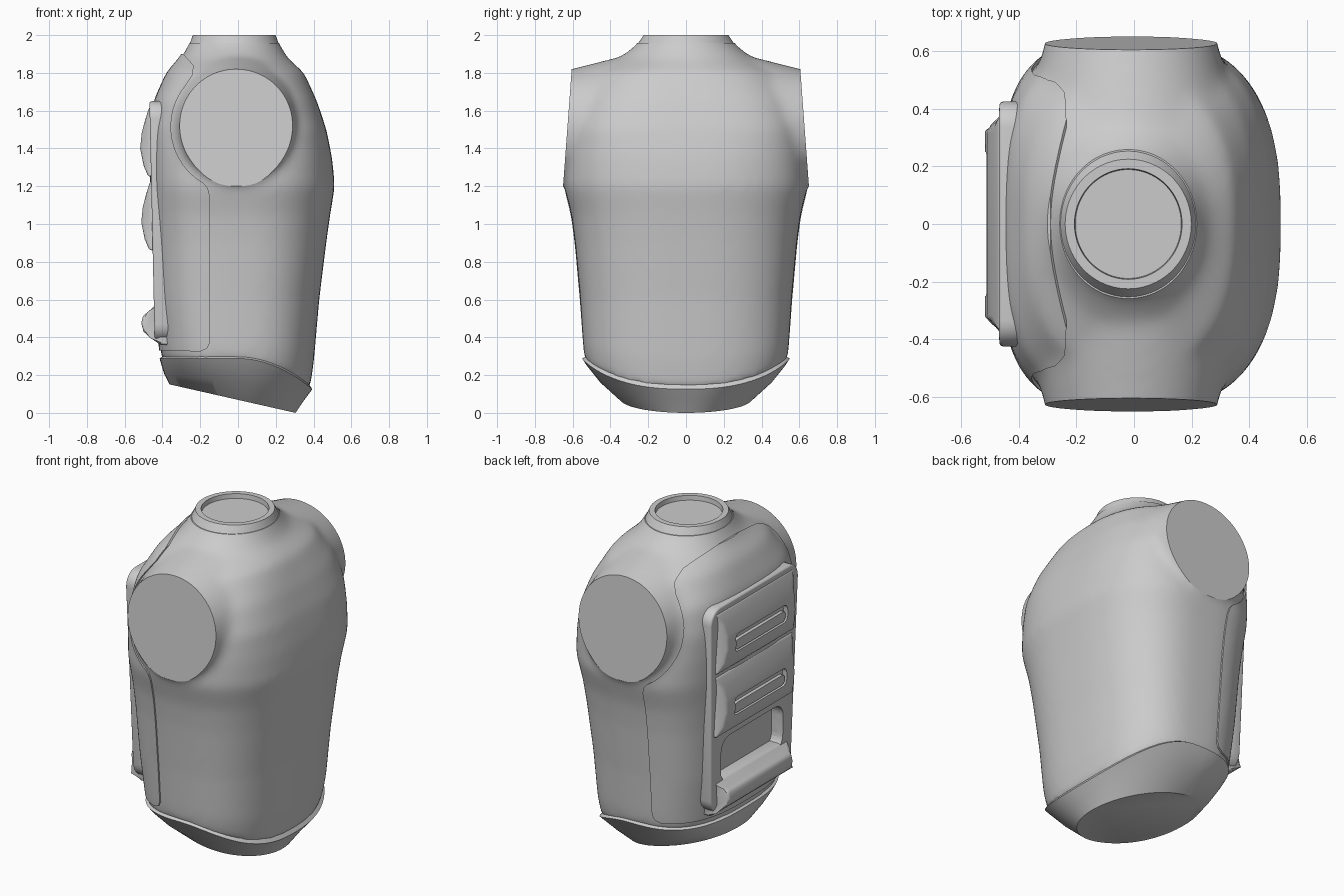
import bpy, bmesh
from math import sin, cos, pi, radians, copysign
from mathutils import Matrix, Vector

if "Cube" in bpy.data.objects:
    bpy.data.objects.remove(bpy.data.objects["Cube"])

grey = bpy.data.materials.new("armour grey")
grey.use_nodes = True
grey.diffuse_color = (0.6, 0.6, 0.6, 1)
grey.node_tree.nodes["Principled BSDF"].inputs["Base Color"].default_value = (0.6, 0.6, 0.6, 1)

ARM_X, ARM_Z = -0.01, 1.515


def add(name, bm):
    bmesh.ops.recalc_face_normals(bm, faces=bm.faces)
    mesh = bpy.data.meshes.new(name)
    bm.to_mesh(mesh)
    bm.free()
    mesh.materials.append(grey)
    obj = bpy.data.objects.new(name, mesh)
    bpy.context.collection.objects.link(obj)
    return obj


def loft(bm, rings, count=96):
    """Stack closed rings of (back, front, half width, back and front squareness, height rule)."""
    loops = []
    for back, front, half, n_back, n_front, height in rings:
        loop = []
        for i in range(count):
            c, s = cos(2 * pi * i / count), sin(2 * pi * i / count)
            n = n_front if c > 0 else n_back
            x = copysign(abs(c) ** (2 / n), c)
            x = (back + front) / 2 + x * (front - back) / 2
            y = half * copysign(abs(s) ** (2 / n), s)
            loop.append(bm.verts.new((x, y, height(x))))
        loops.append(loop)
    for a, b in zip(loops, loops[1:]):
        for i in range(count):
            j = (i + 1) % count
            bm.faces.new((a[i], a[j], b[j], b[i]))
    bm.faces.new(loops[0])
    bm.faces.new(loops[-1])


def prism(name, points, axis, lo, hi):
    """Extrude an outline along x (points are y, z) or along y (points are x, z)."""
    bm = bmesh.new()
    ends = []
    for d in (lo, hi):
        ends.append([bm.verts.new((d, u, z) if axis == "x" else (u, d, z)) for u, z in points])
    a, b = ends
    for i in range(len(points)):
        j = (i + 1) % len(points)
        bm.faces.new((a[i], a[j], b[j], b[i]))
    bm.faces.new(a)
    bm.faces.new(b)
    return add(name, bm)


def arc(cx, cz, r, start, end, steps=16):
    angles = [radians(start + (end - start) * i / steps) for i in range(steps + 1)]
    return [(cx + r * cos(t), cz + r * sin(t)) for t in angles]


def rounded(half, low, high, r):
    h = half - r
    return (arc(h, high - r, r, 0, 90, 6) + arc(-h, high - r, r, 90, 180, 6)
            + arc(-h, low + r, r, 180, 270, 6) + arc(h, low + r, r, 270, 360, 6))


def bake(obj):
    graph = bpy.context.evaluated_depsgraph_get()
    mesh = bpy.data.meshes.new_from_object(obj.evaluated_get(graph))
    obj.modifiers.clear()
    obj.data = mesh


def boolean(obj, cutter, operation):
    mod = obj.modifiers.new("cut", "BOOLEAN")
    mod.object, mod.operation, mod.solver = cutter, operation, "EXACT"
    bake(obj)


def bevel(obj, width):
    mod = obj.modifiers.new("bevel", "BEVEL")
    mod.width, mod.segments = width, 3
    mod.limit_method, mod.angle_limit = "ANGLE", radians(40)
    bake(obj)


def level(z, drop=0.0):
    return lambda x: z - drop * max(0, x) ** 2


# Torso form: lofted trunk blended with tapered shoulder stubs
bm = bmesh.new()
loft(bm, [
    (-0.405, 0.38, 0.535, 2.8, 2.5, level(0.27, 1.05)),
    (-0.41, 0.402, 0.545, 2.9, 2.6, level(0.36, 0.5)),
    (-0.43, 0.43, 0.56, 3.1, 2.6, level(0.6)),
    (-0.443, 0.467, 0.587, 3.2, 2.6, level(0.9)),
    (-0.45, 0.488, 0.607, 3.3, 2.6, level(1.05)),
    (-0.455, 0.513, 0.645, 3.4, 2.6, level(1.2)),
    (-0.457, 0.498, 0.635, 3.5, 2.8, level(1.35)),
    (-0.455, 0.468, 0.615, 3.5, 3.1, level(1.5)),
    (-0.438, 0.418, 0.585, 3.1, 2.9, level(1.65)),
    (-0.37, 0.35, 0.5, 2.5, 2.4, level(1.8)),
    (-0.30, 0.262, 0.35, 2.1, 2, level(1.88)),
    (-0.262, 0.222, 0.262, 2, 2, level(1.95)),
    (-0.22, 0.18, 0.20, 2, 2, level(2.05)),
])
for side in (-1, 1):
    spot = Matrix.Translation((ARM_X, side * 0.475, ARM_Z)) @ Matrix.Rotation(-side * pi / 2, 4, "X")
    bmesh.ops.create_cone(bm, cap_ends=True, segments=96, radius1=0.408, radius2=0.27,
                          depth=0.55, matrix=spot)
form = add("torso_form", bm)
remesh = form.modifiers.new("blend", "REMESH")
remesh.mode, remesh.voxel_size = "VOXEL", 0.02
smooth = form.modifiers.new("smooth", "SMOOTH")
smooth.factor, smooth.iterations = 0.5, 20
bake(form)


def skin(name, grow):
    """Copy the torso form, swell it, and slice flat arm and neck openings."""
    bm = bmesh.new()
    bm.from_mesh(form.data)
    bm.normal_update()
    moves = [(v, v.normal * grow) for v in bm.verts]
    for v, move in moves:
        v.co += move
    cuts = [((0, s * 0.605, 1.82), (0, s, 0.074)) for s in (-1, 1)]
    cuts.append(((0, 0, 1.957), (0, 0, 1)))
    for point, normal in cuts:
        cut = bmesh.ops.bisect_plane(bm, geom=bm.verts[:] + bm.edges[:] + bm.faces[:],
                                     plane_co=Vector(point), plane_no=Vector(normal).normalized(),
                                     clear_outer=True)
        rim = [e for e in cut["geom_cut"] if isinstance(e, bmesh.types.BMEdge)]
        bmesh.ops.edgeloop_fill(bm, edges=rim)
        for edge in rim:
            edge.smooth = False
    return add(name, bm)


torso = skin("torso", 0)
chest = skin("chest_plate", 0.01)
back = skin("back_plate", 0.01)

# Chest plate outline: side seam around the arm, then the notched neckline
side_cut = prism("side_cut", [(0.8, 0), (0.8, 1.9), (0.27, 1.9), (0.26, 1.72)]
                 + arc(ARM_X, ARM_Z, 0.335, 28, -50)
                 + [(0.15, 1.2), (0.13, 1.15), (0.13, 0.45), (0.16, 0.36), (0.25, 0.28), (0.39, 0.145)],
                 "y", -1, 1)
neckline = [(0.13, 1.64), (0.165, 1.66), (0.21, 1.71), (0.25, 1.74), (0.3, 1.755),
            (0.44, 1.725), (0.51, 1.7), (0.54, 1.66), (0.56, 1.6), (0.9, 1.5), (0.9, -0.1)]
neck_cut = prism("neck_cut", neckline + [(-y, z) for y, z in reversed(neckline)], "x", -1, 1)
boolean(chest, side_cut, "INTERSECT")
boolean(chest, neck_cut, "INTERSECT")

# Back plate outline
back_cut = prism("back_cut", [(-0.8, 1.9), (-0.29, 1.9), (-0.235, 1.84), (-0.24, 1.79)]
                 + arc(ARM_X, ARM_Z, 0.345, 140, 240)
                 + [(-0.16, 1.19), (-0.15, 1.15), (-0.15, 0.37), (-0.165, 0.34), (-0.2, 0.325), (-0.8, 0.34)],
                 "y", -1, 1)
boolean(back, back_cut, "INTERSECT")

# Back frame with a scooped pocket
frame = prism("back_frame", rounded(0.425, 0.38, 1.65, 0.09), "x", -0.468, -0.38)
for v in frame.data.vertices:
    v.co.x += (1.6 - v.co.z) * 0.022
    v.co.y *= 0.88 + 0.12 * min(1, v.co.z / 1.4)
bevel(frame, 0.012)
pocket = prism("pocket_cut", rounded(0.3, 0.54, 0.82, 0.08), "x", -0.7, -0.37)
for part in (frame, back, torso):
    boolean(part, pocket, "DIFFERENCE")

# Two bulging vent covers, each with a long slot
vent_profile = [(-0.42, 0.37), (-0.47, 0.37), (-0.492, 0.3), (-0.51, 0.23), (-0.518, 0.15),
                (-0.5, 0.06), (-0.475, 0.0), (-0.42, 0.0)]
parts = [torso, chest, back, frame]
helpers = [form, side_cut, neck_cut, back_cut, pocket]
for name, base, shift in (("upper_vent", 1.25, 0.0), ("lower_vent", 0.86, 0.006)):
    vent = prism(name, [(x + shift, z + base) for x, z in vent_profile], "y", -0.38, 0.38)
    for v in vent.data.vertices:
        if v.co.x < -0.48:
            v.co.y *= 0.87
    bevel(vent, 0.014)
    slot = prism("slot_cut", rounded(0.25, base + 0.1, base + 0.21, 0.03), "x", -0.7, -0.485 + shift)
    boolean(vent, slot, "DIFFERENCE")
    bar = prism(name + "_bar", rounded(0.24, base + 0.11, base + 0.17, 0.02), "x",
                -0.506 + shift, -0.47)
    parts += [vent, bar]
    helpers.append(slot)

# Rounded ledge under the pocket
ledge = prism("lower_back_ledge", [(-0.36, 0.57), (-0.44, 0.57), (-0.475, 0.535), (-0.503, 0.515),
                                   (-0.512, 0.475), (-0.5, 0.43), (-0.46, 0.395), (-0.41, 0.36), (-0.36, 0.36)],
              "y", -0.36, 0.36)
for v in ledge.data.vertices:
    if v.co.x < -0.47:
        v.co.y *= 0.86
bevel(ledge, 0.012)
parts.append(ledge)

# Waist hem, flared at the lip, tapering under to a sloping base
bm = bmesh.new()
loft(bm, [
    (-0.39, 0.37, 0.52, 2.8, 2.5, level(0.305, 1.05)),
    (-0.415, 0.393, 0.55, 2.8, 2.5, level(0.288, 1.05)),
    (-0.407, 0.385, 0.525, 2.7, 2.4, lambda x: 0.25 - 0.02 * x - 0.87 * max(0, x) ** 2),
    (-0.39, 0.352, 0.457, 2.4, 2.2, lambda x: 0.165 - 0.1 * x - 0.48 * max(0, x) ** 2),
    (-0.363, 0.305, 0.35, 2.2, 2, lambda x: 0.069 - 0.226 * x),
])
parts.append(add("waist_hem", bm))

# Neck rim with a sunken centre
bm = bmesh.new()
loft(bm, [(-0.02 - r, -0.02 + r, half, 2, 2, level(z)) for r, half, z in
          ((0.215, 0.225, 1.94), (0.235, 0.253, 1.957), (0.219, 0.225, 2.0),
           (0.187, 0.192, 2.0), (0.184, 0.189, 1.972))])
parts.append(add("neck_rim", bm))

for helper in helpers:
    bpy.data.objects.remove(helper)

# Smooth shading with crisp edges
bpy.ops.object.select_all(action="DESELECT")
for part in parts:
    part.select_set(True)
bpy.context.view_layer.objects.active = torso
bpy.ops.object.shade_smooth_by_angle(angle=radians(35), keep_sharp_edges=True)
